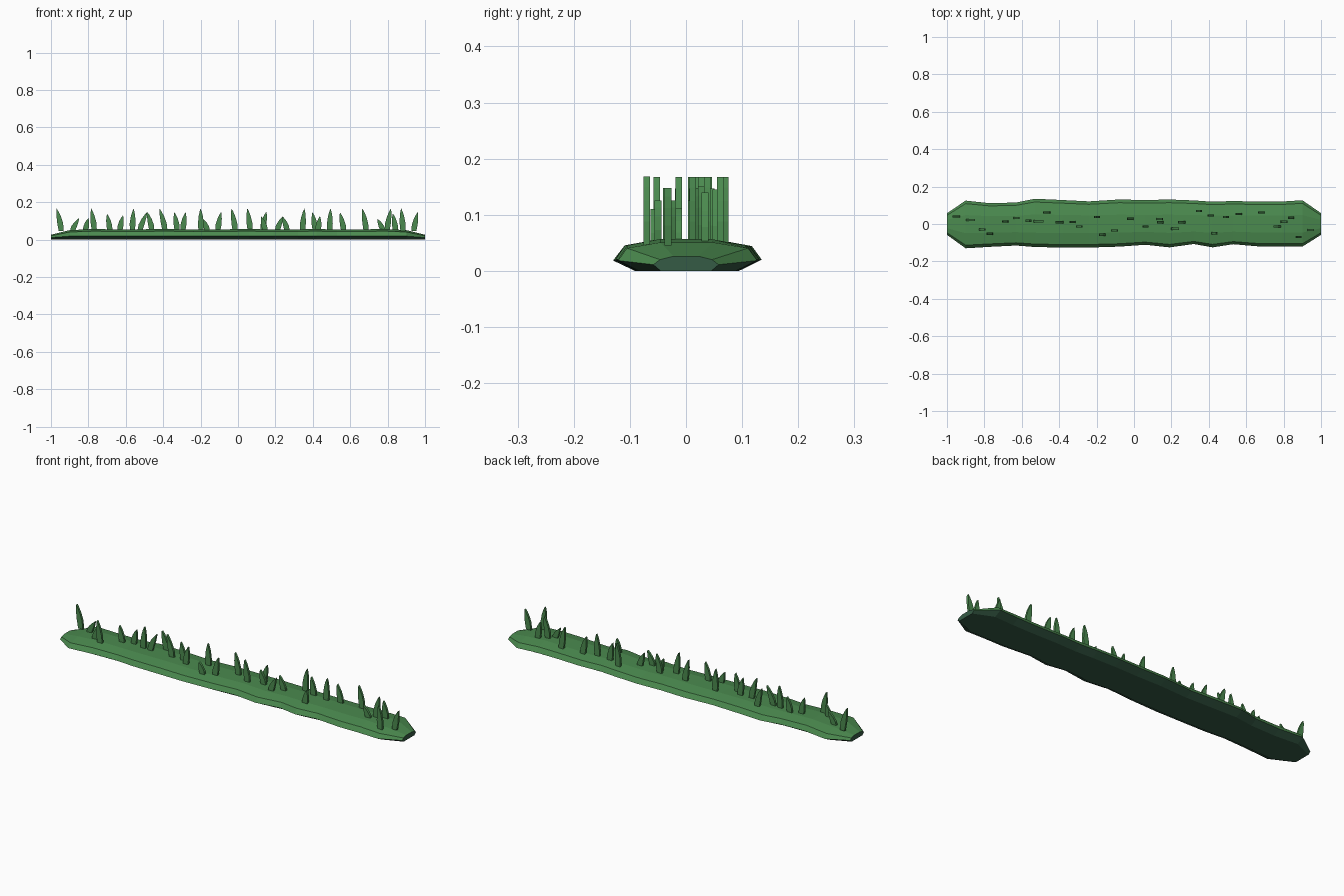
import bpy, bmesh


def material(name, rgb):
    m = bpy.data.materials.new(name)
    m.diffuse_color = (*rgb, 1)
    return m


grass = material("grass green", (0.070, 0.255, 0.078))
under = material("dark underside green", (0.036, 0.105, 0.060))


def new_object(name, bm, mats):
    bmesh.ops.recalc_face_normals(bm, faces=bm.faces)
    mesh = bpy.data.meshes.new(name)
    bm.to_mesh(mesh)
    bm.free()
    for m in mats:
        mesh.materials.append(m)
    obj = bpy.data.objects.new(name, mesh)
    bpy.context.collection.objects.link(obj)
    return obj


# Strip of turf: eight-sided sections lofted along x (x, front width, back width)
stations = [
    (-0.90, .130, .125), (-0.77, .122, .111), (-0.63, .115, .115), (-0.53, .123, .135),
    (-0.38, .126, .128), (-0.24, .126, .121), (-0.08, .121, .131), (0.06, .111, .128),
    (0.19, .125, .131), (0.32, .107, .126), (0.42, .125, .119), (0.53, .108, .123),
    (0.68, .121, .119), (0.79, .121, .120), (0.90, .121, .127)]
HALF = [(0.70, 0.0), (1.0, 0.020), (0.87, 0.044), (0.38, 0.055)]   # outline, bottom to top
END = [(0.78, 0.0), (1.0, 0.011), (0.80, 0.020), (0.38, 0.026)]


def section(bm, x, front, back, half, lift=1.0):
    pts = [(-front * f, z * lift) for f, z in half]
    pts += [(back * f, z * lift) for f, z in reversed(half)]
    return [bm.verts.new((x, y, z)) for y, z in pts]


bm = bmesh.new()
rings = [section(bm, -1, .058, .058, END)]
for i, (x, front, back) in enumerate(stations):
    lift = 0.92 if abs(x) > 0.85 else (1.0, 1.03, 0.98)[i % 3]
    rings.append(section(bm, x, front, back, HALF, lift))
rings.append(section(bm, 1, .058, .058, END))
for a, b in zip(rings, rings[1:]):
    for k in range(8):
        n = (k + 1) % 8
        f = bm.faces.new((a[k], a[n], b[n], b[k]))
        f.material_index = 1 if k in (0, 6, 7) else 0   # lower slopes and base
for ring in (rings[0], rings[-1]):
    bm.faces.new(ring).material_index = 1
new_object("turf_strip", bm, [grass, under])

# Grass blades: base x, tip x, tip height, y
blades = [
    (-.945, -.97, .167, .040), (-.885, -.85, .115, .022), (-.815, -.80, .115, -.030),
    (-.768, -.785, .167, -.052), (-.685, -.70, .138, .013), (-.632, -.615, .130, .032),
    (-.565, -.558, .167, .018), (-.525, -.485, .148, .015), (-.460, -.485, .148, .062),
    (-.390, -.42, .167, .010), (-.325, -.34, .147, .011), (-.295, -.28, .147, -.014),
    (-.198, -.20, .167, .037), (-.165, -.185, .110, -.057), (-.108, -.09, .148, -.035),
    (-.015, -.035, .167, .028), (.065, .05, .167, -.013), (.145, .125, .125, .010),
    (.132, .152, .150, .027), (.210, .240, .125, -.025), (.263, .237, .125, .010),
    (.345, .355, .167, .070), (.413, .398, .147, .045), (.428, .438, .125, -.050),
    (.490, .495, .167, .038), (.565, .545, .145, .053), (.685, .665, .167, .061),
    (.775, .745, .112, -.013), (.797, .818, .167, .012), (.842, .828, .140, .034),
    (.882, .872, .168, -.070)]
blades.append((.940, .962, .148, -.032))
PROFILE = [(0, .0135), (.35, .0155), (.65, .0115), (.85, .006)]    # height share, half width
BASE, THICK = 0.045, 0.012

bm = bmesh.new()
for x, tip, top, y in blades:
    def point(t, w):
        return x + (tip - x) * t ** 1.4 + w, BASE + (top - BASE) * t
    outline = [point(t, -w) for t, w in PROFILE] + [point(1, 0)]
    outline += [point(t, w) for t, w in reversed(PROFILE)]
    front = [bm.verts.new((px, y - THICK / 2, pz)) for px, pz in outline]
    back = [bm.verts.new((px, y + THICK / 2, pz)) for px, pz in outline]
    bm.faces.new(front)
    bm.faces.new(back[::-1])
    for k in range(len(front)):
        n = (k + 1) % len(front)
        bm.faces.new((front[n], front[k], back[k], back[n]))
new_object("grass_blades", bm, [grass])
